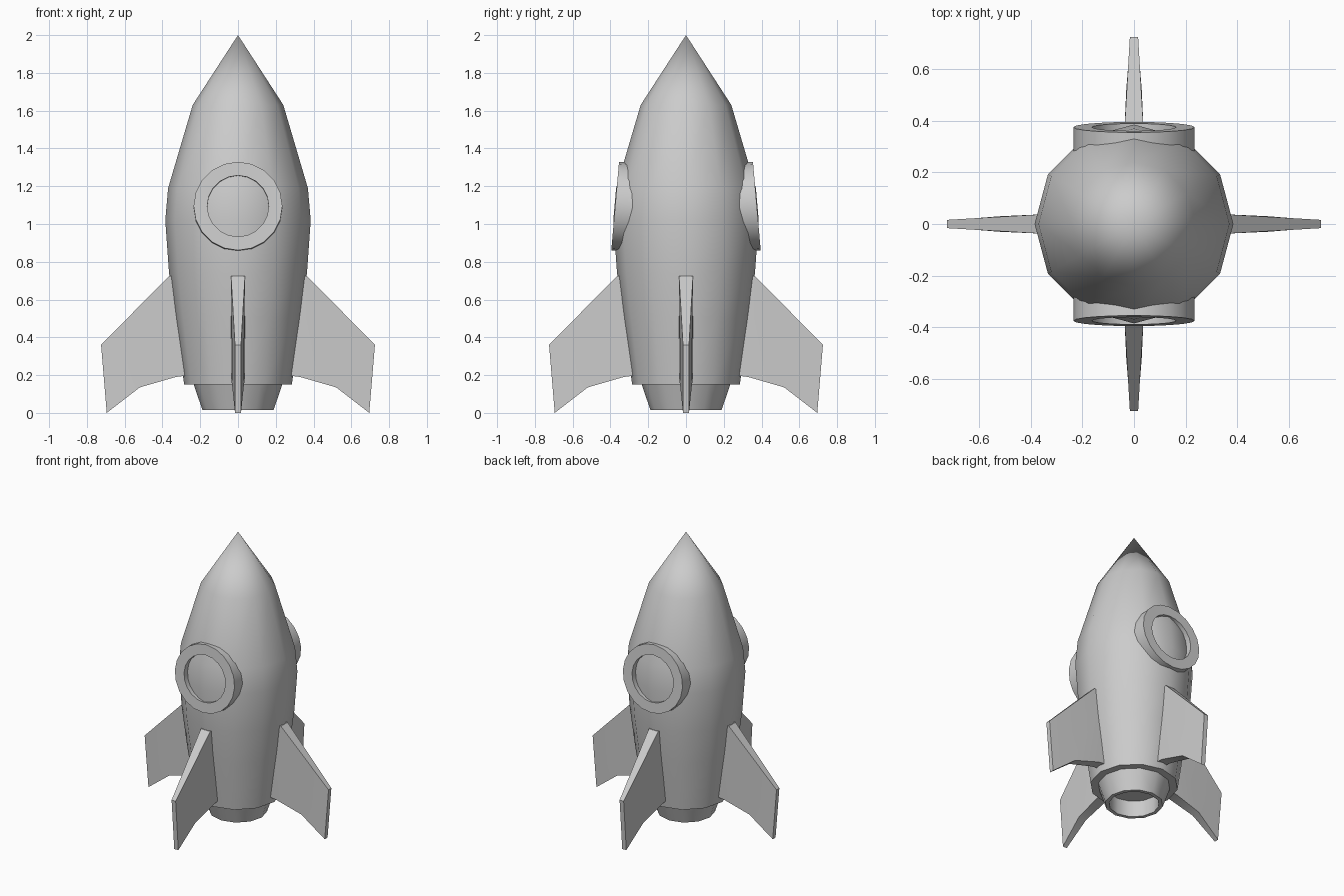
import bpy
import bmesh
from math import cos, sin, pi, radians
from mathutils import Matrix

cube = bpy.data.objects.get("Cube")
if cube:
    bpy.data.objects.remove(cube, do_unlink=True)

GREY = (0.6, 0.6, 0.6, 1.0)
grey = bpy.data.materials.new("plain grey")
grey.use_nodes = True
grey.diffuse_color = GREY
grey.node_tree.nodes["Principled BSDF"].inputs["Base Color"].default_value = GREY


def finish(bm, name, matrix=None, angle=40):
    """Turn a bmesh into a shaded, coloured object."""
    bmesh.ops.remove_doubles(bm, verts=bm.verts, dist=1e-5)
    bmesh.ops.recalc_face_normals(bm, faces=bm.faces)
    if matrix:
        bm.transform(matrix)
    mesh = bpy.data.meshes.new(name)
    bm.to_mesh(mesh)
    bm.free()
    mesh.materials.append(grey)
    obj = bpy.data.objects.new(name, mesh)
    bpy.context.collection.objects.link(obj)
    bpy.ops.object.select_all(action='DESELECT')
    obj.select_set(True)
    bpy.context.view_layer.objects.active = obj
    bpy.ops.object.shade_smooth_by_angle(angle=radians(angle))
    return obj


def lathe(name, profile, sides, closed=False, matrix=None):
    """Spin (radius, height) points round z; a radius of 0 makes a pole."""
    bm = bmesh.new()
    rings = []
    for r, z in profile:
        if r == 0:
            rings.append([bm.verts.new((0, 0, z))] * sides)
        else:
            rings.append([bm.verts.new((r * cos(2 * pi * i / sides),
                                        r * sin(2 * pi * i / sides), z))
                          for i in range(sides)])
    pairs = list(zip(rings, rings[1:]))
    if closed:
        pairs.append((rings[-1], rings[0]))
    for a, b in pairs:
        for i in range(sides):
            j = (i + 1) % sides
            corners = list(dict.fromkeys((a[i], a[j], b[j], b[i])))
            bm.faces.new(corners)
    return finish(bm, name, matrix)


# Hull with pointed nose
lathe("hull", [(0, 0.15), (0.285, 0.15), (0.335, 0.5), (0.365, 0.74),
               (0.385, 1.02), (0.37, 1.19), (0.24, 1.63), (0, 2.0)], 12)

# Hollow engine nozzle
lathe("nozzle", [(0.235, 0.152), (0.188, 0.014), (0.163, 0.014),
                 (0.165, 0.13), (0, 0.13)], 12)

# Porthole rims, front and back, tipped slightly upward
for name, turn in (("front_porthole_rim", 0), ("back_porthole_rim", pi)):
    place = (Matrix.Rotation(turn, 4, 'Z')
             @ Matrix.Translation((0, -0.375, 1.095))
             @ Matrix.Rotation(radians(90 - 5), 4, 'X'))
    lathe(name, [(0.235, 0), (0.163, 0), (0.163, -0.13), (0.235, -0.13)],
          20, closed=True, matrix=place)

# Four swept fins, thick at the root and thin at the tip:
# (distance out, height, half thickness)
FIN = [(0.27, 0.725, 0.037), (0.365, 0.725, 0.037), (0.725, 0.36, 0.016),
       (0.695, 0.0, 0.016), (0.52, 0.135, 0.03), (0.33, 0.19, 0.037),
       (0.25, 0.2, 0.037)]
QUADS = [(1, 2, 3, 4), (0, 1, 4, 5), (0, 5, 6)]


def fin(name, turn):
    bm = bmesh.new()
    sides = [[bm.verts.new((x, s * t, z)) for x, z, t in FIN] for s in (-1, 1)]
    for side in sides:
        for face in QUADS:
            bm.faces.new([side[i] for i in face])
    n = len(FIN)
    for i in range(n):
        j = (i + 1) % n
        bm.faces.new((sides[0][i], sides[0][j], sides[1][j], sides[1][i]))
    finish(bm, name, Matrix.Rotation(turn, 4, 'Z'), angle=30)


for k, where in enumerate(("left", "back", "right", "front")):
    fin(where + "_fin", k * pi / 2)
